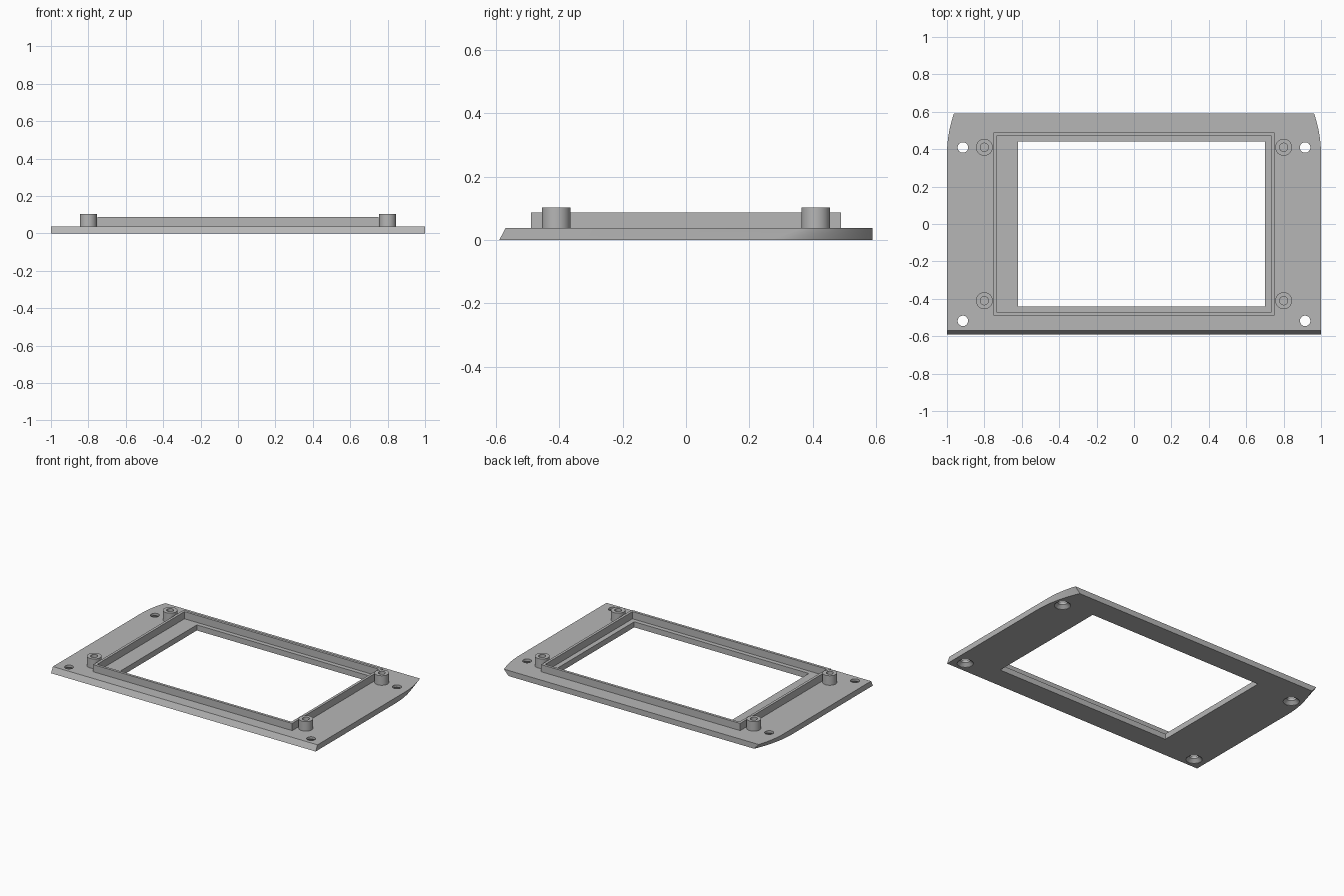
import bpy, bmesh, math

if "Cube" in bpy.data.objects:
    bpy.data.objects.remove(bpy.data.objects["Cube"], do_unlink=True)

grey = bpy.data.materials.new("matte grey")
grey.use_nodes = True
GREY = (0.47, 0.47, 0.47, 1)
grey.diffuse_color = GREY
grey.node_tree.nodes["Principled BSDF"].inputs["Base Color"].default_value = GREY

PLATE_TOP = 0.038
BACK = 0.59


def loft(name, rings):
    """Skin a stack of matching closed rings and cap both ends."""
    bm = bmesh.new()
    loops = [[bm.verts.new(p) for p in ring] for ring in rings]
    for low, high in zip(loops, loops[1:]):
        for i in range(len(low)):
            j = (i + 1) % len(low)
            bm.faces.new((low[i], low[j], high[j], high[i]))
    bm.faces.new(loops[0][::-1])
    bm.faces.new(loops[-1])
    bmesh.ops.recalc_face_normals(bm, faces=bm.faces)
    mesh = bpy.data.meshes.new(name)
    bm.to_mesh(mesh)
    bm.free()
    mesh.materials.append(grey)
    obj = bpy.data.objects.new(name, mesh)
    bpy.context.collection.objects.link(obj)
    return obj


def box(name, x0, x1, y0, y1, z0, z1):
    corners = [(x0, y0), (x1, y0), (x1, y1), (x0, y1)]
    return loft(name, [[(x, y, z) for x, y in corners] for z in (z0, z1)])


def turned(name, x, y, profile, sides=40):
    """Round part from (radius, height) pairs."""
    angles = [2 * math.pi * i / sides for i in range(sides)]
    return loft(name, [[(x + r * math.cos(a), y + r * math.sin(a), z)
                        for a in angles] for r, z in profile])


def cut(obj, cutter):
    cutter.hide_render = True
    bpy.context.view_layer.objects.active = obj
    mod = obj.modifiers.new("cut", 'BOOLEAN')
    mod.operation = 'DIFFERENCE'
    mod.solver = 'EXACT'
    mod.object = cutter
    bpy.ops.object.modifier_apply(modifier=mod.name)
    bpy.data.objects.remove(cutter, do_unlink=True)


def smooth(obj):
    bpy.ops.object.select_all(action='DESELECT')
    obj.select_set(True)
    bpy.context.view_layer.objects.active = obj
    bpy.ops.object.shade_smooth_by_angle(angle=math.radians(30))


def plate_ring(z, front, bend, inset, steps=12):
    """Outline with straight sides that curve inward towards the back."""
    side = [(1, front)]
    for i in range(steps + 1):
        t = i / steps
        side.append((1 - inset * t * t, bend + (BACK - bend) * t))
    return [(x, y, z) for x, y in side] + [(-x, y, z) for x, y in side[::-1]]


# Face plate with sloped front edge and undercut back corners
plate = loft("face_plate", [plate_ring(0, -0.59, 0.27, 0.072),
                            plate_ring(PLATE_TOP, -0.57, 0.37, 0.037)])
cut(plate, box("window_cutter", -0.62, 0.70, -0.441, 0.441, -0.1, 0.2))

# Countersunk screw holes, wide end underneath
for x in (-0.915, 0.915):
    for y in (-0.518, 0.409):
        cut(plate, turned("screw_cutter", x, y,
                          [(0.05, -0.01), (0.05, 0.002), (0.028, 0.022), (0.028, 0.1)]))
smooth(plate)

# Raised rim around the window
rim = box("window_rim", -0.752, 0.752, -0.489, 0.489, PLATE_TOP - 0.004, 0.087)
cut(rim, box("rim_cutter", -0.734, 0.734, -0.471, 0.471, -0.1, 0.2))

# Mounting posts with blind bores
for side, x in (("right", -0.80), ("left", 0.80)):
    for end, y in (("front", -0.41), ("back", 0.41)):
        post = turned(f"{end}_{side}_post", x, y,
                      [(0.045, PLATE_TOP - 0.004), (0.045, 0.103),
                       (0.022, 0.103), (0.022, PLATE_TOP + 0.002)])
        smooth(post)
